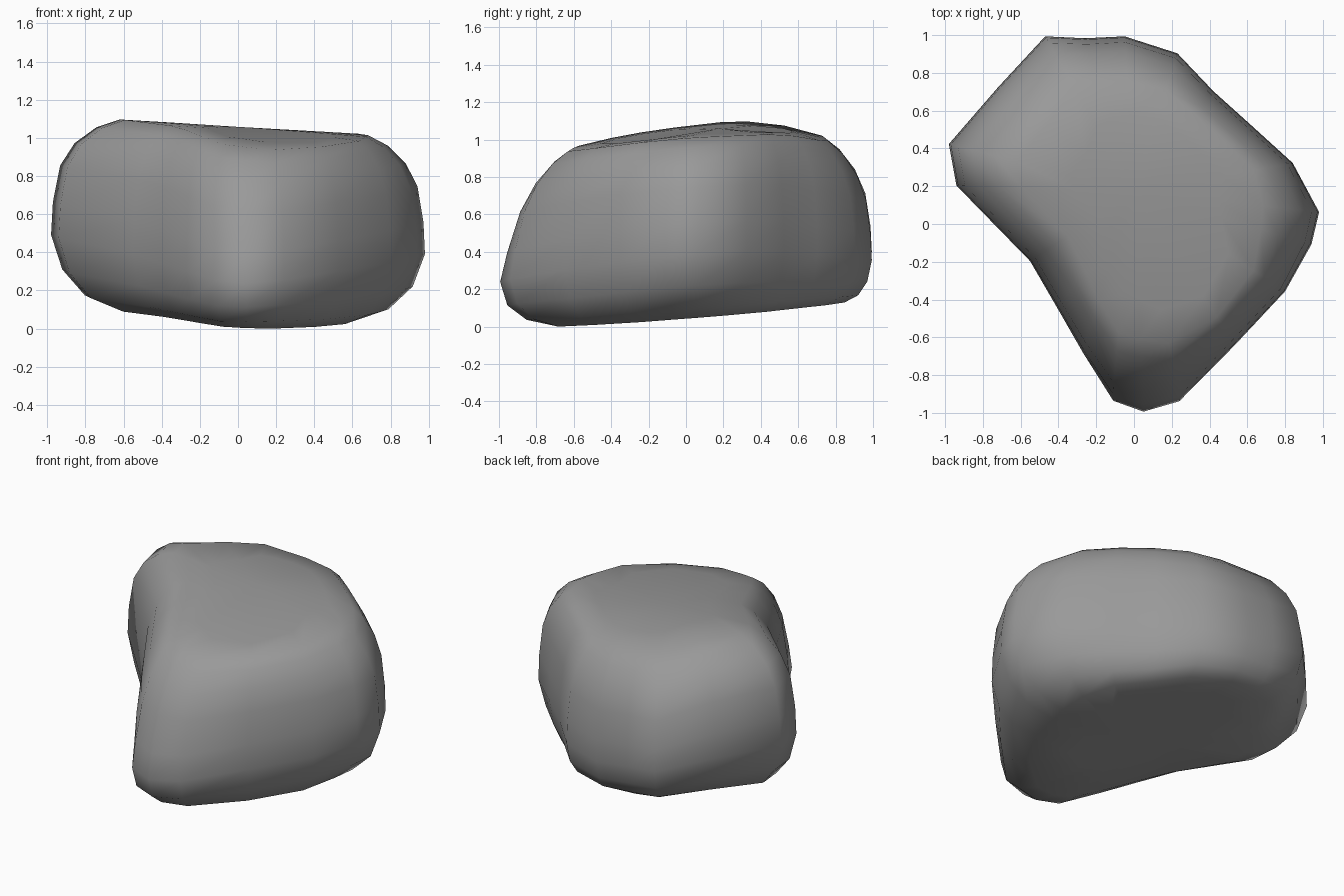
import bpy, bmesh

if "Cube" in bpy.data.objects:
    bpy.data.objects.remove(bpy.data.objects["Cube"])

# Plan outline of the boulder, counter-clockwise:
# x, y, fullness of the upper edge, fullness of the lower edge
OUTLINE = [(0.05, -1.0, .28, 0), (0.24, -0.94, .4, .1), (0.53, -0.64, .55, .2),
           (0.80, -0.35, .45, 0), (0.94, -0.10, .25, -.3), (0.98, 0.07, .2, -.3),
           (0.84, 0.33, .35, 0), (0.62, 0.53, .38, .4), (0.42, 0.71, .38, .4),
           (0.23, 0.91, .3, .4), (-0.05, 1.0, .25, .5), (-0.26, 0.99, .22, .5),
           (-0.47, 1.0, .15, .3), (-0.72, 0.73, .05, 0), (-0.98, 0.43, 0.03, -.2),
           (-0.94, 0.21, 0.03, -.2), (-0.55, -0.19, 0.05, 0), (-0.40, -0.45, .1, 0),
           (-0.27, -0.68, .2, 0), (-0.11, -0.94, .28, 0)]

# (height fraction, outline scale) from underside to top
LEVELS = [(0.0, 0.35), (0.0, 0.70), (0.04, 0.85), (0.13, 0.95), (0.28, 1.0), (0.46, 0.99),
          (0.70, 0.95), (0.85, 0.87), (0.95, 0.75), (1.0, 0.62), (1.0, 0.32)]


def underside(x, y):
    return max(0.0, 0.06 + 0.08 * y - 0.03 * x)


def crown(x, y):
    z = 1.06 - 0.06 * x - 0.13 * (y - 0.3) ** 2
    return z - 0.3 * max(0.0, y - 0.4) ** 2


def place(x, y, f, s):
    cy = 0.18 if f > 0.4 else 0.03
    px, py = x * s, cy + (y - cy) * s
    # the front tip leans back as it rises
    if py < -0.25:
        tip = max(0.0, 1 - 1.5 * abs(px))
        py += 0.19 * tip * (-py - 0.25) * max(0.0, f - 0.2) / 0.8
    # the side corners bulge higher up
    f += 0.64 * abs(x) * f * (1 - f) ** 2
    low, high = underside(px, py), crown(px, py)
    return px, py, low + (high - low) * f


bm = bmesh.new()
rings = []
for f, s in LEVELS:
    ring = []
    for x, y, upper, lower in OUTLINE:
        full = upper if f > 0.4 else lower
        ring.append(bm.verts.new(place(x, y, f, 1 - (1 - s) * (1 - full))))
    rings.append(ring)
n = len(OUTLINE)
for a, b in zip(rings, rings[1:]):
    for i in range(n):
        j = (i + 1) % n
        bm.faces.new((a[i], a[j], b[j], b[i]))

# Close underside and top with fans
for ring, f in ((rings[0], 0.0), (rings[-1], 1.0)):
    c = bm.verts.new(place(0, 0, f, 0.0))
    for i in range(n):
        bm.faces.new((ring[i], ring[(i + 1) % n], c))
bmesh.ops.recalc_face_normals(bm, faces=bm.faces[:])

# Seat on the ground and centre
lo = [min(v.co[k] for v in bm.verts) for k in range(3)]
hi = [max(v.co[k] for v in bm.verts) for k in range(3)]
for v in bm.verts:
    v.co.x -= (lo[0] + hi[0]) / 2
    v.co.y -= (lo[1] + hi[1]) / 2
    v.co.z -= lo[2]

mesh = bpy.data.meshes.new("boulder")
bm.to_mesh(mesh)
bm.free()
for p in mesh.polygons:
    p.use_smooth = True
boulder = bpy.data.objects.new("boulder", mesh)
bpy.context.collection.objects.link(boulder)

# Dark grey stone
stone = bpy.data.materials.new("stone")
stone.diffuse_color = (0.32, 0.32, 0.32, 1)
stone.use_nodes = True
stone.node_tree.nodes["Principled BSDF"].inputs["Base Color"].default_value = stone.diffuse_color
mesh.materials.append(stone)
